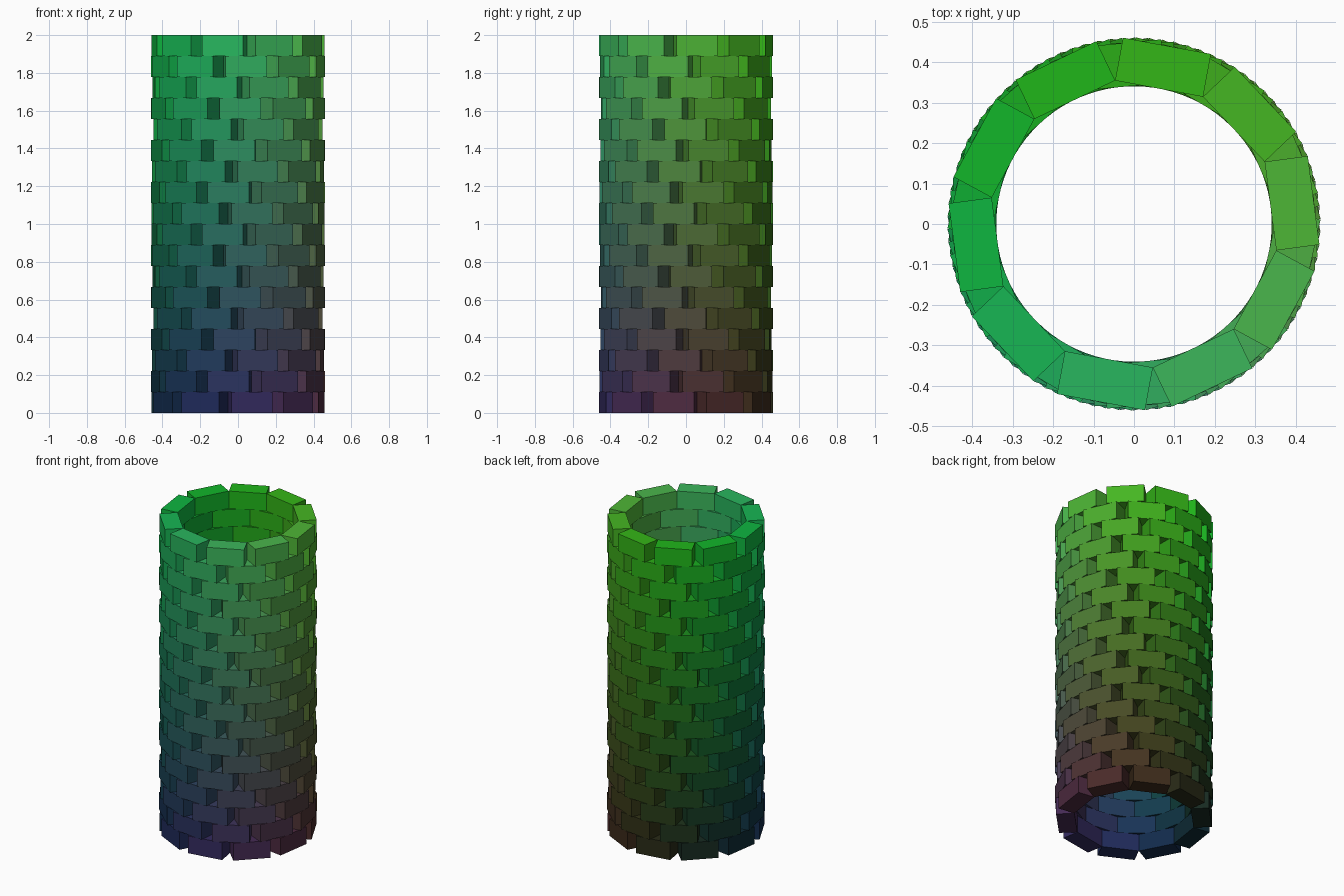
import bpy, bmesh
from math import radians, tan, cos, sin
from mathutils import Matrix

if "Cube" in bpy.data.objects:
    bpy.data.objects.remove(bpy.data.objects["Cube"])

COURSES, BRICKS = 18, 10
INNER, OUTER = 0.34, 0.4475
HEIGHT = 2 / COURSES
WIDTH = 2 * INNER * tan(radians(180 / BRICKS))   # inner edges just touch
START, STEP = 27.5, 20                           # degrees of twist per course


def linear(c):
    c = min(max(c, 0), 1)
    return c / 12.92 if c < 0.04 else ((c + 0.055) / 1.055) ** 2.4


# colour drifts with position: red to the right, green upward, blue to the front
def brick_material(name, x, y, z):
    rgb = (0.18 + 0.32 * x, 0.15 + 0.29 * z, 0.23 - 0.36 * y)
    mat = bpy.data.materials.new(name)
    mat.diffuse_color = (*[linear(c) for c in rgb], 1)
    mat.use_nodes = True
    mat.node_tree.nodes["Principled BSDF"].inputs["Base Color"].default_value = mat.diffuse_color
    return mat


# one ring of plain box bricks per course
for i in range(COURSES):
    z = (i + 0.5) * HEIGHT
    bm = bmesh.new()
    mesh = bpy.data.meshes.new("brick_course")
    for k in range(BRICKS):
        a = radians(START + STEP * i + 360 / BRICKS * k)
        r = (INNER + OUTER) / 2
        m = (Matrix.Rotation(a, 4, 'Z') @ Matrix.Translation((r, 0, z))
             @ Matrix.Diagonal((OUTER - INNER, WIDTH, HEIGHT, 1)))
        verts = bmesh.ops.create_cube(bm, size=1, matrix=m)["verts"]
        for f in {f for v in verts for f in v.link_faces}:
            f.material_index = k
        mesh.materials.append(brick_material(f"brick_{i}_{k}", r * cos(a), r * sin(a), z))
    bm.to_mesh(mesh)
    bm.free()
    bpy.context.collection.objects.link(bpy.data.objects.new(f"brick_course_{i + 1}", mesh))
